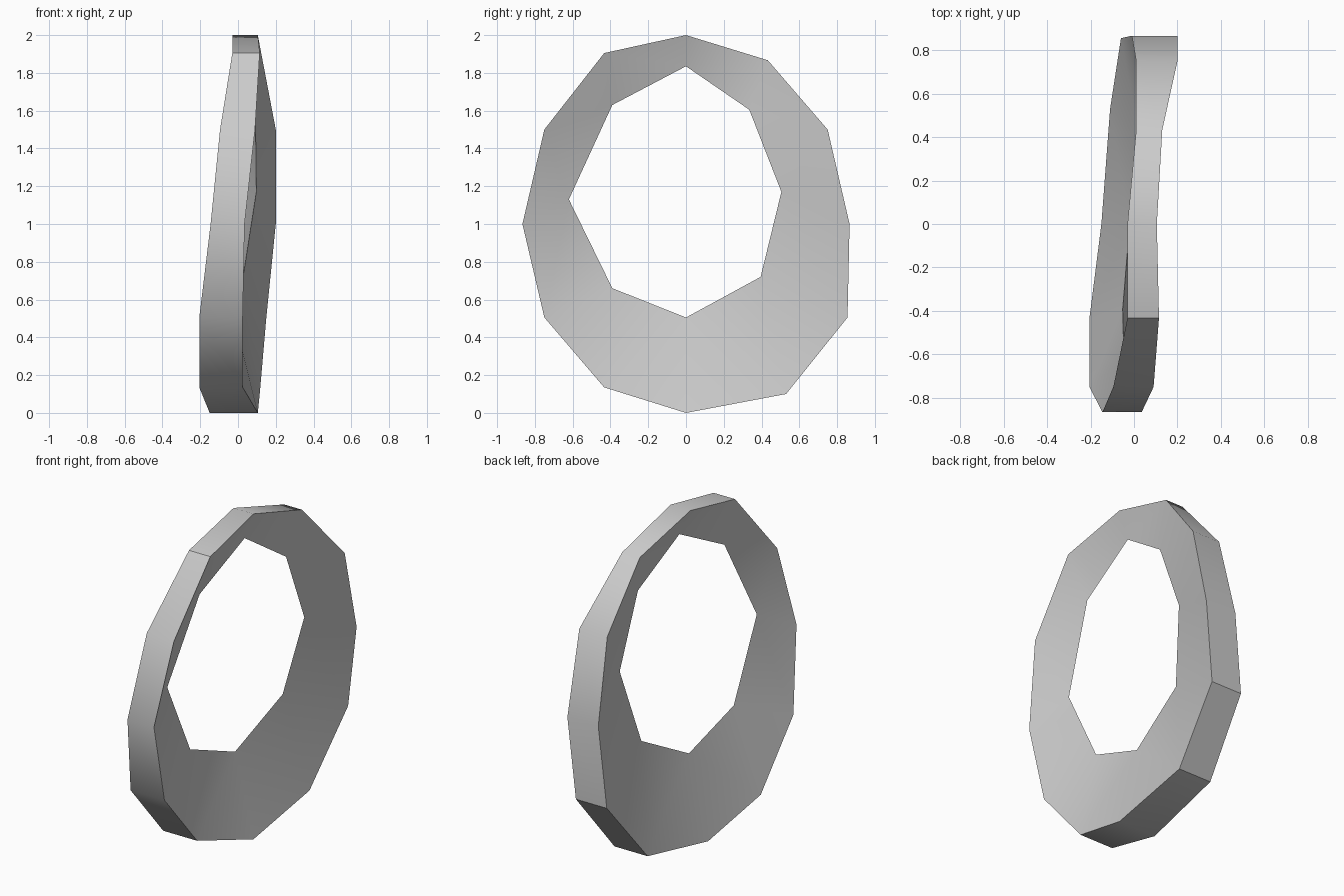
import bpy, bmesh, math

old = bpy.data.objects.get("Cube")
if old:
    bpy.data.objects.remove(old, do_unlink=True)

# Plain grey material
grey = bpy.data.materials.new("plain grey")
grey.use_nodes = True
colour = (0.6, 0.6, 0.6, 1.0)
grey.diffuse_color = colour
grey.node_tree.nodes["Principled BSDF"].inputs["Base Color"].default_value = colour

# Outer rim corners, clockwise from the top: y, z, x of left edge, x of right edge
RIM = [
    (0.0, 2.0, 0.105, -0.03), (0.433, 1.867, 0.13, 0.01),
    (0.75, 1.5, 0.20, 0.01), (0.866, 1.0, 0.20, -0.01),
    (0.855, 0.505, 0.15, -0.06), (0.53, 0.10, 0.115, -0.11),
    (0.0, 0.0, 0.105, -0.15), (-0.433, 0.135, 0.025, -0.205),
    (-0.75, 0.505, 0.025, -0.205), (-0.866, 1.0, 0.035, -0.145),
    (-0.75, 1.5, 0.09, -0.095), (-0.433, 1.905, 0.115, -0.03),
]
# Thin inner edge around the hole: y, z, x
HOLE = [
    (0.0, 1.835, 0.045), (0.335, 1.605, 0.092), (0.505, 1.17, 0.097),
    (0.395, 0.72, 0.027), (0.0, 0.505, -0.02), (-0.39, 0.66, -0.052),
    (-0.62, 1.13, -0.047), (-0.39, 1.63, 0.012),
]

bm = bmesh.new()
left = [bm.verts.new((xl, y, z)) for y, z, xl, xr in RIM]
right = [bm.verts.new((xr, y, z)) for y, z, xl, xr in RIM]
inner = [bm.verts.new((x, y, z)) for y, z, x in HOLE]

# Rim wall
for i in range(12):
    j = (i + 1) % 12
    bm.faces.new((left[i], left[j], right[j], right[i]))

# Sloping sides: each quarter joins three rim edges to two hole edges
for side in (left, right):
    for q in range(4):
        o = [side[(3 * q + k) % 12] for k in range(4)]
        h = [inner[(2 * q + k) % 8] for k in range(3)]
        for tri in ((o[0], o[1], h[0]), (h[0], o[1], h[1]), (o[1], o[2], h[1]),
                    (h[1], o[2], h[2]), (o[2], o[3], h[2])):
            bm.faces.new(tri)
bmesh.ops.recalc_face_normals(bm, faces=bm.faces[:])

mesh = bpy.data.meshes.new("twisted_ring")
bm.to_mesh(mesh)
bm.free()
ring = bpy.data.objects.new("twisted_ring", mesh)
bpy.context.collection.objects.link(ring)
mesh.materials.append(grey)

# Smooth shading with sharp corners kept
bpy.ops.object.select_all(action='DESELECT')
ring.select_set(True)
bpy.context.view_layer.objects.active = ring
bpy.ops.object.shade_smooth_by_angle(angle=math.radians(33))
